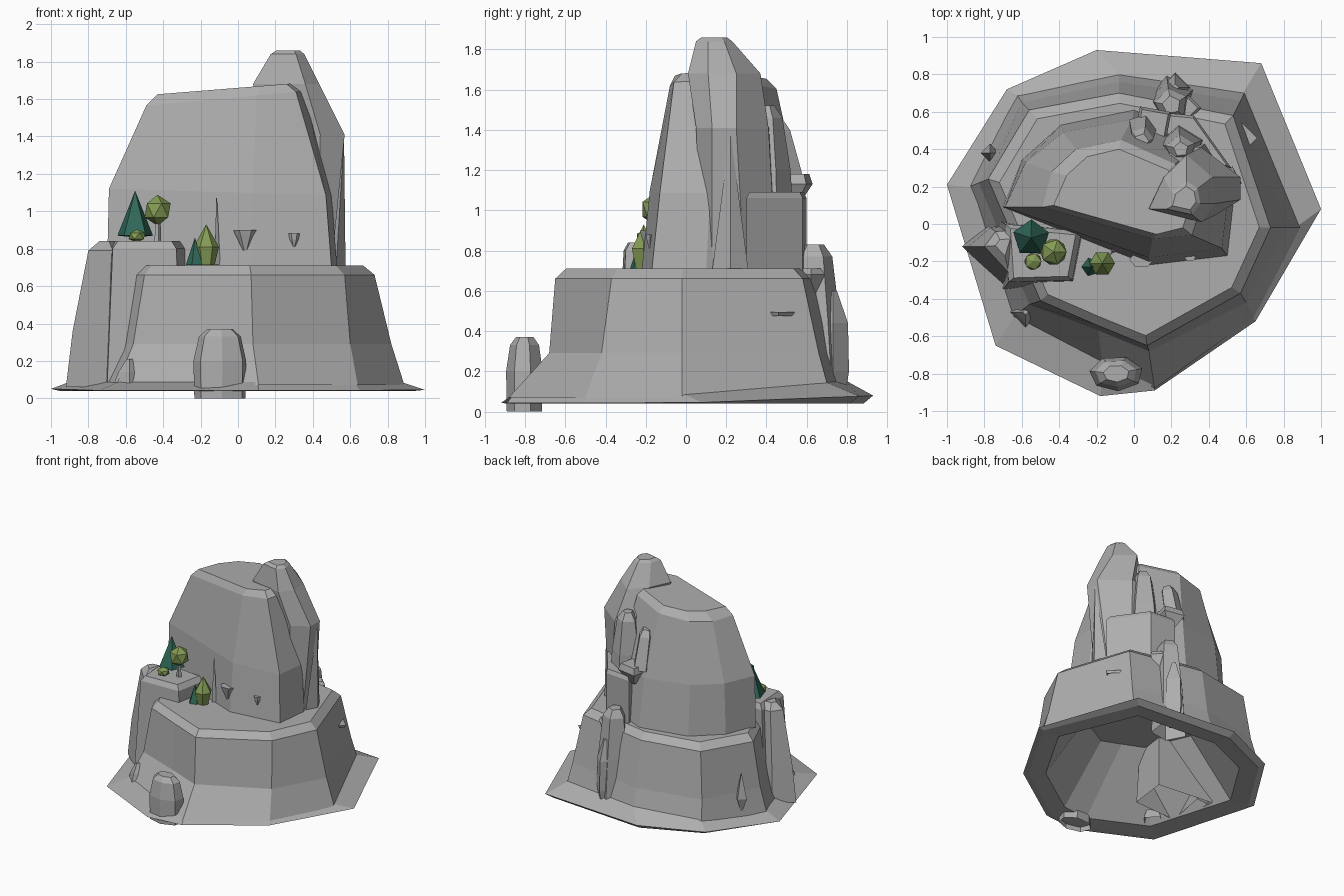
import bpy, bmesh, math
from mathutils import Vector

cube = bpy.data.objects.get("Cube")
if cube:
    bpy.data.objects.remove(cube, do_unlink=True)


def make_material(name, colour):
    mat = bpy.data.materials.new(name)
    mat.use_nodes = True
    mat.diffuse_color = (*colour, 1)
    mat.node_tree.nodes["Principled BSDF"].inputs["Base Color"].default_value = (*colour, 1)
    return mat


STONE = make_material("stone grey", (.42, .42, .42))
PINE = make_material("pine green", (.03, .14, .1))
LEAF = make_material("leaf green", (.23, .33, .09))


def level(outline, z, tilt=0, rise=0):
    """Turn a flat outline into a ring, tilted along x or rising at the back."""
    return [Vector((x, y, z + tilt * x + rise * max(y, 0))) for x, y in outline]


def blend(first, second, amount):
    return [Vector(a).lerp(Vector(b), amount) for a, b in zip(first, second)]


def shrink(outline, amount):
    """Pull an outline toward its own middle."""
    middle = sum((Vector(p) for p in outline), Vector((0, 0))) / len(outline)
    return [Vector(p).lerp(middle, amount) for p in outline]


def loft(name, rings, material=STONE, cap=True):
    """Skin a stack of matching rings with flat quads, closing the top."""
    bm = bmesh.new()
    loops = [[bm.verts.new(p) for p in ring] for ring in rings]
    count = len(rings[0])
    for low, high in zip(loops, loops[1:]):
        for i in range(count):
            j = (i + 1) % count
            bm.faces.new((low[i], low[j], high[j], high[i]))
    if cap:
        bm.faces.new(loops[-1])
    bmesh.ops.remove_doubles(bm, verts=bm.verts, dist=.0005)
    mesh = bpy.data.meshes.new(name)
    bm.to_mesh(mesh)
    bm.free()
    mesh.materials.append(material)
    obj = bpy.data.objects.new(name, mesh)
    bpy.context.collection.objects.link(obj)


def rock(name, centre, profile, sides=5, squash=1, turn=0, lean=(0, 0), material=STONE):
    """Faceted stone or tree from (height, radius) pairs around a centre."""
    rings = []
    start = profile[0][0]
    for z, radius in profile:
        x = centre[0] + lean[0] * (z - start)
        y = centre[1] + lean[1] * (z - start)
        angles = [turn + math.tau * i / sides for i in range(sides)]
        rings.append([Vector((x + radius * math.cos(a),
                              y + radius * squash * math.sin(a), z)) for a in angles])
    loft(name, rings, material)


def ball(name, centre, radius, height):
    """Low-poly round foliage."""
    bm = bmesh.new()
    bmesh.ops.create_icosphere(bm, subdivisions=1, radius=1)
    for v in bm.verts:
        v.co = Vector((v.co.x * radius, v.co.y * radius, v.co.z * height)) + Vector(centre)
    mesh = bpy.data.meshes.new(name)
    bm.to_mesh(mesh)
    bm.free()
    mesh.materials.append(LEAF)
    bpy.context.collection.objects.link(bpy.data.objects.new(name, mesh))


# Lower tier: steep wall with a flared foot and a bevelled rim
foot = [(-.17, -.75), (.11, -.88), (.64, -.5), (.89, -.02), (.6, .72),
        (-.08, .82), (-.63, .7), (-.88, .2), (-.65, -.5)]
knee = [(-.19, -.57), (.08, -.68), (.6, -.42), (.82, -.02), (.57, .66),
        (-.08, .76), (-.6, .65), (-.83, .22), (-.56, -.43)]
rim = [(-.2, -.54), (.07, -.65), (.57, -.37), (.73, -.02), (.53, .58),
       (-.08, .7), (-.56, .61), (-.78, .24), (-.5, -.41)]
loft("lower_tier", [level(foot, .07), level(knee, .29),
                    level(rim, .66), level(shrink(rim, .08), .71)])

# Ground skirt around the tier, higher at the back, with a hollow underneath
edge = [(-.18, -.92), (.11, -.89), (.65, -.52), (1, .08), (.68, .86),
        (-.2, .93), (-.68, .72), (-1, .21), (-.74, -.65)]
loft("ground_skirt", [level(shrink(edge, .05), .04), level(edge, .042, rise=.04),
                      level(shrink(foot, .03), .09, rise=.08)], cap=False)
loft("hollow", [level(shrink(edge, .05), .04), level(shrink(edge, .2), .05),
                level(shrink(rim, .45), .48)])

# Main tower: broad slab tapering to a tilted top
base = [(-.7, .09), (.08, -.22), (.5, -.17), (.53, .1), (.38, .45),
        (0, .61), (-.39, .53), (-.6, .34)]
waist = [(-.69, .09), (.08, -.18), (.47, -.13), (.5, .12), (.33, .42),
         (-.01, .56), (-.38, .49), (-.58, .33)]
shoulder = [(-.49, .09), (.1, -.08), (.31, -.06), (.36, .1), (.22, .32),
            (-.07, .45), (-.31, .4), (-.44, .28)]
crown = [(-.43, .1), (.12, -.055), (.26, -.02), (.3, .1), (.18, .29),
         (-.08, .4), (-.25, .36), (-.36, .26)]
loft("main_tower", [level(base, .7), level(waist, 1.1, -.03),
                    level(shoulder, 1.61, .09), level(crown, 1.66, .08)])

# Tall peak behind the right end of the tower, flaring onto its top
low = [(.42, .08), (.5, .13), (.5, .29), (.4, .45), (.2, .45), (.2, .12)]
mid = [(.44, .05), (.57, .13), (.57, .25), (.36, .41), (.2, .42), (.16, .08)]
neck = [(.36, .01), (.435, .11), (.42, .25), (.28, .37), (.16, .25), (.08, .08)]
tip = [(.31, .05), (.355, .11), (.34, .19), (.28, .23), (.2, .17), (.175, .08)]
loft("peak", [level(low, .7), level(mid, 1.41), level(neck, 1.68),
              level(tip, 1.84), level(shrink(tip, .3), 1.86)])

# Stepped block, pillar and sharp spike on the right flank
block = [(.52, .3), (.32, .58), (.1, .6), (.2, .3)]
loft("back_block", [level(block, .7), level(block, 1.06), level(shrink(block, .1), 1.09)])
rock("back_pillar", (.25, .4), [(.7, .15), (1.2, .12), (1.46, .08), (1.52, .04)], turn=.4)
rock("flank_spike", (.525, .22), [(.7, .05), (1.37, .002)], sides=4, squash=1.8, lean=(.06, 0))

# Left ledge that carries the trees
ledge = [(-.7, -.35), (-.3, -.33), (-.26, -.02), (-.74, .03)]
ledge_rim = [(-.67, -.31), (-.33, -.3), (-.28, -.04), (-.69, 0)]
loft("tree_ledge", [level(ledge, .06), level(ledge_rim, .8), level(shrink(ledge_rim, .15), .84)])
outer = [(-.92, -.12), (-.68, -.34), (-.62, 0), (-.78, -.01)]
outer_rim = [(-.8, -.12), (-.67, -.26), (-.6, -.03), (-.74, -.04)]
loft("outer_column", [level(outer, .06), level(blend(outer, outer_rim, .3), .36),
                      level(outer_rim, .79), level(shrink(outer_rim, .6), .84)])

# Boulder at the front foot
rock("front_boulder", (-.095, -.8), [(0, .14), (.2, .145), (.33, .115), (.37, .07)],
     sides=7, squash=.65, turn=.3)
rock("corner_stone", (-.58, -.47), [(.06, .09), (.14, .06), (.21, .015)], sides=4)

# Rocks stacked on the back
rock("back_column", (.2, .66), [(.05, .14), (.45, .12), (.77, .09), (.83, .05)], turn=.5, lean=(0, -.03))
rock("back_shard", (.22, .73), [(.07, .06), (.2, .08), (.44, .075), (.6, .02)], sides=4)
rock("back_wedge", (.1, .53), [(1.02, .03), (1.13, .12), (1.18, .1)], sides=4, turn=.6)
rock("upper_chip", (.04, .51), [(1.15, .08), (1.4, .065), (1.45, .04)], lean=(0, -.22))
rock("rim_wedge", (.29, .62), [(.58, .02), (.68, .07), (.71, .05)], sides=4)

# Small studs and slivers set in the walls
for name, spot, bottom, top, size in (
        ("large_stud", (.04, -.19), .79, .9, .065),
        ("small_stud", (.3, -.18), .81, .88, .03)):
    rock(name, spot, [(bottom, size * .2), (top - .03, size * .8), (top, size)], sides=6, squash=.7)
rock("front_sliver", (-.115, -.145), [(.715, .02), (1.07, .003)], sides=3)
rock("left_sliver", (-.77, .38), [(.14, .01), (.25, .05), (.46, 0)], sides=4)
rock("rear_sliver", (-.58, .64), [(.05, .08), (.2, .01)], sides=4)
rock("right_sliver", (.58, .46), [(.475, .07), (.495, .08)], sides=4)

# Trees and bushes
rock("tall_pine", (-.55, -.075), [(.86, 0), (.87, .1), (1.11, 0)], turn=.3, material=PINE)
rock("small_pine", (-.23, -.23), [(.712, .05), (.86, 0)], turn=.6, material=PINE)
rock("round_tree_trunk", (-.43, -.15), [(.83, .02), (.95, .016)])
ball("round_tree_crown", (-.43, -.15, 1.005), .078, .083)
ball("ledge_bush", (-.54, -.2, .868), .05, .036)
rock("pointed_bush", (-.17, -.21), [(.712, .045), (.81, .068), (.93, 0)], sides=6, material=LEAF)
